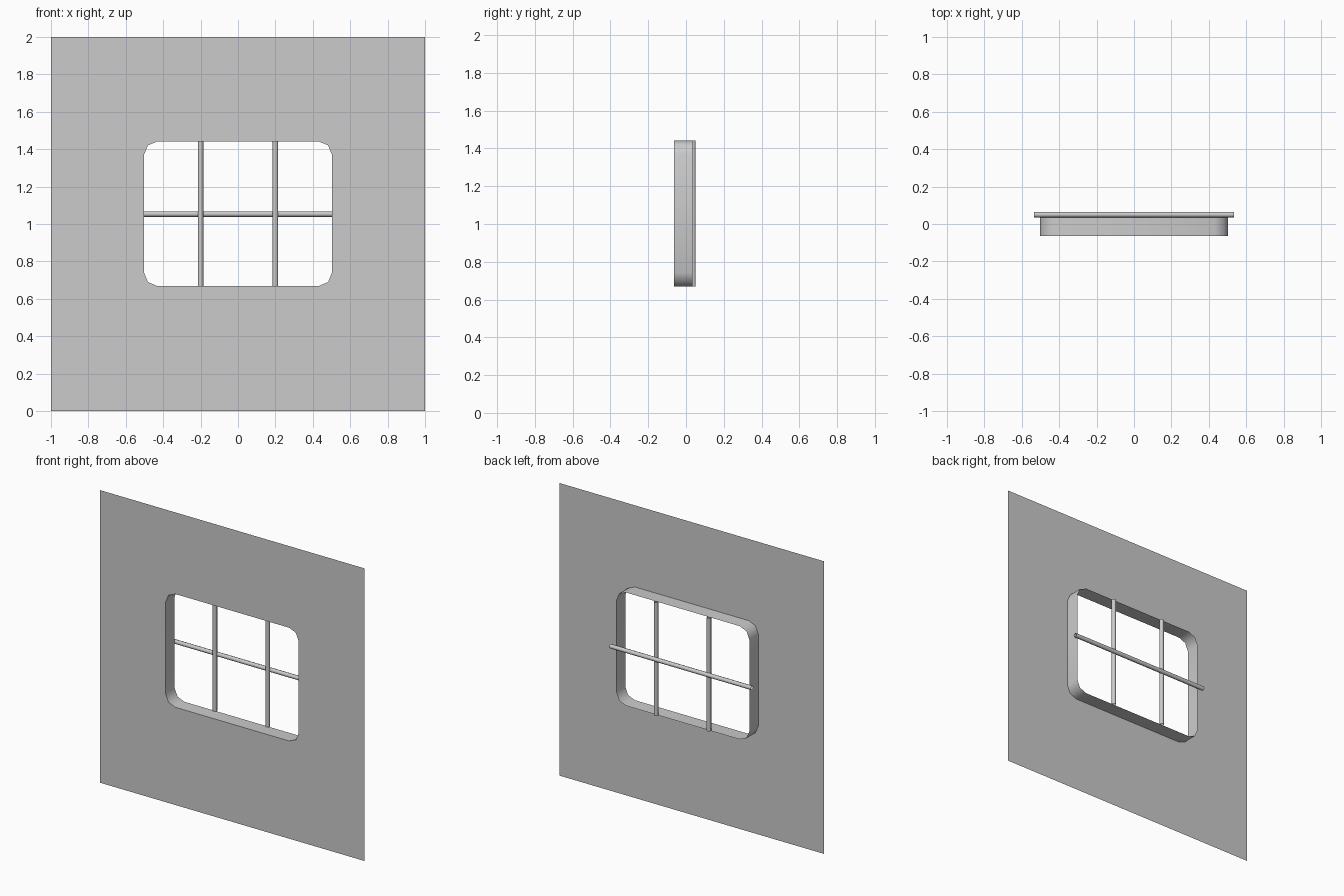
import bpy
import bmesh
from math import cos, sin, pi
from mathutils import Vector

cube = bpy.data.objects.get("Cube")
if cube:
    bpy.data.objects.remove(cube, do_unlink=True)

FRONT, BACK = -0.063, 0.035            # depth of the wall face and of the reveal
HALF_W, LOW, HIGH = 0.503, 0.668, 1.442  # window opening
RADIUS, STEPS = 0.073, 2               # rounded corners
BAR = 0.0135                           # half thickness of a glazing bar

grey = bpy.data.materials.new("plain grey")
grey.use_nodes = True
colour = (0.6, 0.6, 0.6, 1)
grey.diffuse_color = colour
grey.node_tree.nodes["Principled BSDF"].inputs["Base Color"].default_value = colour


def finish(name, bm):
    """Turn a bmesh into a smooth shaded grey object with crisp edges."""
    mesh = bpy.data.meshes.new(name)
    bm.to_mesh(mesh)
    bm.free()
    mesh.materials.append(grey)
    obj = bpy.data.objects.new(name, mesh)
    bpy.context.collection.objects.link(obj)
    bpy.ops.object.select_all(action='DESELECT')
    obj.select_set(True)
    bpy.context.view_layer.objects.active = obj
    bpy.ops.object.shade_smooth_by_angle(angle=pi / 3.5)
    return obj


def corner_arcs(bm, y):
    """Four rounded corners of the opening, counter-clockwise from the front."""
    arcs = []
    signs = ((1, 1), (-1, 1), (-1, -1), (1, -1))
    for i, (sx, sz) in enumerate(signs):
        cx = sx * (HALF_W - RADIUS)
        cz = HIGH - RADIUS if sz > 0 else LOW + RADIUS
        angles = [i * pi / 2 + s * pi / 2 / STEPS for s in range(STEPS + 1)]
        arcs.append([bm.verts.new((cx + RADIUS * cos(a), y, cz + RADIUS * sin(a)))
                     for a in angles])
    return arcs


# Flat wall sheet around the opening
bm = bmesh.new()
arcs = corner_arcs(bm, FRONT)
outer = [bm.verts.new((x, FRONT, z)) for x, z in ((1, 2), (-1, 2), (-1, 0), (1, 0))]
for i, arc in enumerate(arcs):
    nxt = (i + 1) % 4
    for a, b in zip(arc, arc[1:]):
        bm.faces.new((outer[i], b, a))
    bm.faces.new((outer[i], outer[nxt], arcs[nxt][0], arc[-1]))
finish("wall", bm)

# Reveal running back from the edge of the opening
bm = bmesh.new()
front = sum(corner_arcs(bm, FRONT), [])
back = sum(corner_arcs(bm, BACK), [])
for i in range(len(front)):
    j = (i + 1) % len(front)
    bm.faces.new((front[i], front[j], back[j], back[i]))
finish("window_reveal", bm)


def glazing_bar(name, start, end):
    """Open-ended eight-sided bar between two points."""
    start, end = Vector(start), Vector(end)
    axis = end - start
    bm = bmesh.new()
    bmesh.ops.create_cone(bm, segments=8, cap_ends=False, depth=axis.length,
                          radius1=BAR / cos(pi / 8), radius2=BAR / cos(pi / 8))
    bmesh.ops.rotate(bm, verts=bm.verts,
                     matrix=Vector((0, 0, 1)).rotation_difference(axis).to_matrix())
    bmesh.ops.translate(bm, verts=bm.verts, vec=(start + end) / 2)
    finish(name, bm)


# Glazing bars: one across the back, two upright
glazing_bar("horizontal_bar", (-0.535, 0.05, 1.053), (0.535, 0.05, 1.053))
for side, x in (("left", 0.2), ("right", -0.2)):
    glazing_bar(side + "_upright_bar", (x, 0.037, LOW), (x, 0.037, HIGH))
